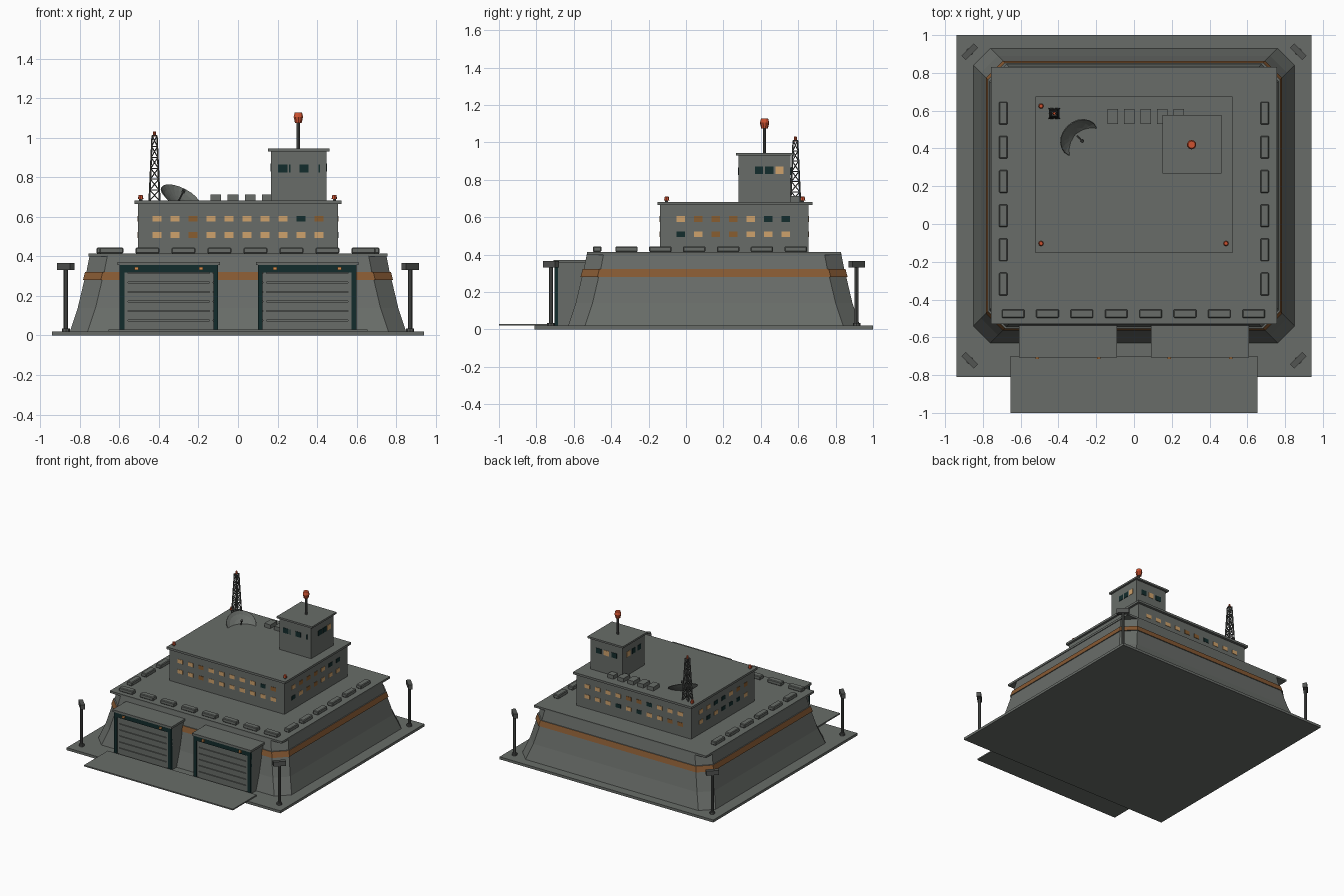
import bpy, bmesh, math, random
from mathutils import Vector, Matrix

random.seed(4)
old = bpy.data.objects.get("Cube")
if old:
    bpy.data.objects.remove(old)


def material(name, r, g, b):
    m = bpy.data.materials.new(name)
    m.use_nodes = True
    m.diffuse_color = (r, g, b, 1)
    m.node_tree.nodes["Principled BSDF"].inputs["Base Color"].default_value = (r, g, b, 1)
    return m


CONCRETE = material("concrete", .14, .152, .14)
STEEL = material("dark steel", .085, .09, .085)
STRIPE = material("rust stripe", .24, .1, .033)
FRAME = material("dark teal", .006, .025, .025)
LIT = material("warm window", .62, .36, .15)
DIM = material("dim window", .25, .11, .03)
RED = material("beacon red", .62, .085, .03)
LAMP = material("amber lamp", .7, .28, .08)


def finish(name, bm, *mats):
    bmesh.ops.recalc_face_normals(bm, faces=bm.faces)
    me = bpy.data.meshes.new(name)
    bm.to_mesh(me)
    bm.free()
    for m in mats:
        me.materials.append(m)
    ob = bpy.data.objects.new(name, me)
    bpy.context.collection.objects.link(ob)
    return ob


def add_box(bm, lo, hi, rot=0, mat=0):
    lo, hi = Vector(lo), Vector(hi)
    M = Matrix.Translation((lo + hi) / 2) @ Matrix.Rotation(rot, 4, 'Z') @ Matrix.Diagonal((*(hi - lo), 1))
    verts = bmesh.ops.create_cube(bm, size=1, matrix=M)["verts"]
    for f in {f for v in verts for f in v.link_faces}:
        f.material_index = mat


def add_rod(bm, a, b, r1, r2=None, sides=8):
    a, b = Vector(a), Vector(b)
    d = b - a
    M = Matrix.Translation((a + b) / 2) @ d.to_track_quat('Z', 'Y').to_matrix().to_4x4()
    bmesh.ops.create_cone(bm, cap_ends=True, segments=sides, radius1=r1,
                          radius2=r1 if r2 is None else r2, depth=d.length, matrix=M)


def box(name, mat, lo, hi):
    bm = bmesh.new()
    add_box(bm, lo, hi)
    return finish(name, bm, mat)


def rods(name, mat, items):
    bm = bmesh.new()
    for it in items:
        add_rod(bm, *it)
    return finish(name, bm, mat)


# Ground slab and front apron
box("ground_slab", CONCRETE, (-.94, -.81, 0), (.94, 1, .02))
box("front_apron", CONCRETE, (-.655, -1, .02), (.655, -.7, .03))

# Sloped bunker with cut corners and a painted band
bm = bmesh.new()
rings = []
for z, d in ((.02, 0), (.14, .04), (.28, .073), (.28, .066), (.322, .077), (.322, .084), (.405, .1)):
    x, y, c = .85 - d, .78 - d, .09
    pts = [(x, y - c), (x - c, y), (c - x, y), (-x, y - c), (-x, c - y), (c - x, -y), (x - c, -y), (x, c - y)]
    rings.append([bm.verts.new((px, py + .15, z)) for px, py in pts])
for k, (a, b) in enumerate(zip(rings, rings[1:])):
    for i in range(8):
        j = (i + 1) % 8
        f = bm.faces.new((a[i], a[j], b[j], b[i]))
        f.material_index = int(k == 3)
bm.faces.new(rings[0])
bm.faces.new(rings[-1])
finish("bunker_walls", bm, CONCRETE, STRIPE)
box("bunker_roof", CONCRETE, (-.757, -.53, .398), (.757, .83, .414))

# Parapet blocks along the front and both sides
bm = bmesh.new()
for i in range(8):
    x = -.64 + i * .182
    add_box(bm, (x - .06, -.498, .414), (x + .06, -.452, .444))
for s in (-1, 1):
    for i in range(6):
        y = .587 - i * .181
        add_box(bm, (s * .692 - .023, y - .06, .414), (s * .692 + .023, y + .06, .444))
blocks = finish("parapet_blocks", bm, CONCRETE)
bev = blocks.modifiers.new("soft edges", 'BEVEL')
bev.width, bev.segments = .005, 1

# Two vehicle bays with slatted doors
for side, cx in (("right", -.35), ("left", .35)):
    box(side + "_bay_body", CONCRETE, (cx - .25, -.685, .02), (cx + .25, -.45, .355))
    box(side + "_bay_roof", CONCRETE, (cx - .26, -.708, .355), (cx + .26, -.45, .372))
    bm = bmesh.new()
    for s in (-1, 1):
        add_box(bm, (cx + s * .2375 - .0125, -.702, .02), (cx + s * .2375 + .0125, -.68, .355))
    add_box(bm, (cx - .23, -.702, .318), (cx + .23, -.68, .355))
    finish(side + "_bay_frame", bm, FRAME)
    bm = bmesh.new()
    for i in range(6):
        z = .03 + i * .048
        add_box(bm, (cx - .225, -.693, z), (cx + .225, -.68, z + .043))
    for s in (-1, 1):
        add_box(bm, (cx + s * .215 - .008, -.696, .03), (cx + s * .215 + .008, -.68, .318))
    finish(side + "_bay_door", bm, CONCRETE)
    bm = bmesh.new()
    for s in (-1, 1):
        add_box(bm, (cx + s * .163 - .009, -.715, .33), (cx + s * .163 + .009, -.7, .345))
    finish(side + "_bay_lamps", bm, LAMP)

# Upper building and control tower
box("upper_building", CONCRETE, (-.505, -.138, .41), (.505, .655, .665))
box("upper_roof", CONCRETE, (-.522, -.153, .665), (.522, .675, .682))
box("tower_body", CONCRETE, (.168, .28, .68), (.448, .56, .93))
box("tower_roof", CONCRETE, (.152, .268, .93), (.463, .577, .944))


def windows(name, axis, plane, start, step, z, pattern, w=.045, h=.03):
    # One flat plate per window: T warm, D dim, K dark
    bm = bmesh.new()
    for i, ch in enumerate(pattern):
        c = start + i * step
        lo, hi = [c - w / 2, plane - .003, z - h / 2], [c + w / 2, plane + .003, z + h / 2]
        if axis == 'y':
            lo[0], lo[1], hi[0], hi[1] = lo[1], lo[0], hi[1], hi[0]
        add_box(bm, lo, hi, mat="TDK".index(ch))
    finish(name, bm, LIT, DIM, FRAME)


def any_pattern(n):
    return "".join(random.choice("TTTDDKK") for _ in range(n))


for row, z, front, left in (("upper", .59, "TTDTTTTTKD", "TDDDTKK"), ("lower", .508, "TTDTTTTTTT", "KTDDTTT")):
    windows(row + "_front_windows", 'x', -.138, -.41, .091, z, front)
    windows(row + "_back_windows", 'x', .655, -.41, .091, z, any_pattern(10))
    windows(row + "_left_windows", 'y', .505, -.027, .0935, z, left)
    windows(row + "_right_windows", 'y', -.505, -.027, .0935, z, any_pattern(7))

# Tower windows and their slim companions
windows("tower_front_windows", 'x', .28, .226, .108, .845, "KK", .046, .04)
windows("tower_front_slits", 'x', .28, .262, .148, .845, "KK", .008, .04)
windows("tower_back_windows", 'x', .56, .24, .068, .845, "KTK", .046, .04)
windows("tower_left_windows", 'y', .448, .39, .055, .85, "KKT", .043, .04)
windows("tower_right_windows", 'y', .168, .35, .068, .85, "KKT", .043, .04)

# Tower beacon
rods("beacon_pole", STEEL, [((.305, .42, .94), (.305, .42, 1.08), .009)])
rods("beacon_light", RED, [((.305, .42, 1.075), (.305, .42, 1.105), .018, .025, 10),
                           ((.305, .42, 1.105), (.305, .42, 1.128), .025, .019, 10)])

# Roof corner lights
for i, (x, y) in enumerate(((-.492, .624), (-.492, -.103), (.487, -.103))):
    rods(f"corner_light_post_{i}", STEEL, [((x, y, .68), (x, y, .693), .008)])
    rods(f"corner_light_{i}", RED, [((x, y, .69), (x, y, .711), .014, .01)])

# Roof ventilation units
bm = bmesh.new()
for i in range(5):
    x = -.113 + i * .0875
    add_box(bm, (x - .027, .53, .68), (x + .027, .61, .712))
finish("ventilation_units", bm, CONCRETE)

# Lattice radio mast
MX, MY = -.422, .585
corners = ((1, 1), (-1, 1), (-1, -1), (1, -1))


def leg_point(k, t):
    h = .026 - .014 * t
    sx, sy = corners[k % 4]
    return (MX + sx * h, MY + sy * h, .68 + .33 * t)


items = [(leg_point(k, 0), leg_point(k, 1), .005, .004, 6) for k in range(4)]
for n in range(6):
    a, b = n / 6, (n + 1) / 6
    for k in range(4):
        items += [(leg_point(k, a), leg_point(k + 1, b), .0028, .0028, 4),
                  (leg_point(k + 1, a), leg_point(k, b), .0028, .0028, 4),
                  (leg_point(k, b), leg_point(k + 1, b), .0028, .0028, 4)]
rods("radio_mast", STEEL, items)
rods("mast_light", RED, [((MX, MY, 1.005), (MX, MY, 1.03), .009, .007)])

# Tilted dish, partly sunk in the roof, with its feed arm
bm = bmesh.new()
prev = None
for r, z in ((.012, .001), (.05, .008), (.085, .02), (.11, .035)):
    ring = [bm.verts.new((r * math.cos(i * math.tau / 20), r * math.sin(i * math.tau / 20), z)) for i in range(20)]
    if prev:
        for i in range(20):
            j = (i + 1) % 20
            bm.faces.new((prev[i], prev[j], ring[j], ring[i]))
    else:
        bm.faces.new(ring)
    prev = ring
dish = finish("dish", bm, CONCRETE)
dish.modifiers.new("thickness", 'SOLIDIFY').thickness = .005
feed = rods("dish_feed", STEEL, [((0, 0, 0), (0, 0, .07), .004), ((0, 0, .065), (0, 0, .08), .009)])
for ob in (dish, feed):
    tilt = Vector((.4, -.4, .8)).to_track_quat('Z', 'Y').to_matrix().to_4x4()
    ob.matrix_world = Matrix.Translation((-.305, .47, .67)) @ tilt

# Floodlights at the slab corners
for sx, sy, y in ((-1, 1, .912), (1, 1, .912), (-1, -1, -.722), (1, -1, -.722)):
    name = ("left" if sx > 0 else "right") + ("_back" if sy > 0 else "_front")
    x = sx * .87
    rods(name + "_floodlight_pole", STEEL, [((x, y, .02), (x, y, .34), .011), ((x, y, .02), (x, y, .035), .02)])
    bm = bmesh.new()
    add_box(bm, (x - .046, y - .016, .33), (x + .046, y + .016, .366), rot=-sx * sy * math.pi / 4)
    finish(name + "_floodlight_head", bm, STEEL)
